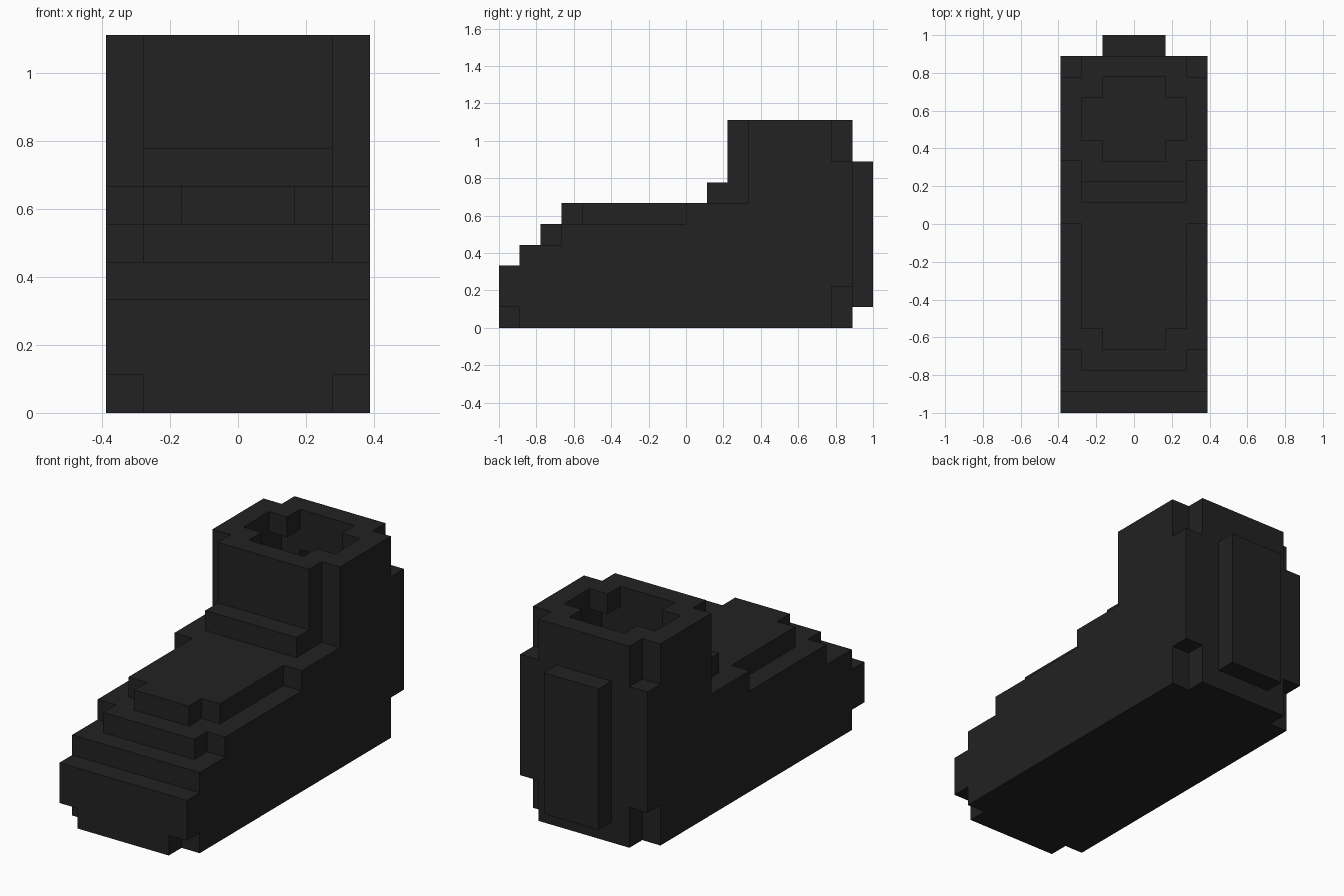
import bpy
import bmesh
from itertools import product
from mathutils import Vector

cube = bpy.data.objects.get("Cube")
if cube:
    bpy.data.objects.remove(cube, do_unlink=True)

U = 1 / 9  # block size: the boot is 7 x 18 x 10 blocks

black = bpy.data.materials.new("black_leather")
black.use_nodes = True
COLOUR = (0.016, 0.016, 0.016, 1)
black.diffuse_color = COLOUR
bsdf = black.node_tree.nodes["Principled BSDF"]
bsdf.inputs["Base Color"].default_value = COLOUR
bsdf.inputs["Roughness"].default_value = 0.9


def box(x, y, z):
    """Blocks in half-open ranges; x is mirrored implicitly by symmetric ranges."""
    return set(product(range(*x), range(*y), range(*z)))


WIDE, MID, NARROW = (0, 7), (1, 6), (2, 5)

# Foot: stepped toe, wide body and raised instep
foot = (box(WIDE, (0, 12), (0, 3)) | box(WIDE, (1, 12), (3, 4))
        | box(MID, (2, 12), (4, 5)) | box(WIDE, (3, 12), (4, 5))
        | box(NARROW, (3, 12), (5, 6)) | box(MID, (4, 12), (5, 6))
        | box(WIDE, (9, 12), (5, 6)))
for x in (0, 6):  # cut toe corners at the ground
    foot.discard((x, 0, 0))

# Ankle shaft with its front step and cut rear corners
shaft = (box(MID, (10, 11), (6, 7)) | box(MID, (11, 12), (6, 10))
         | box(WIDE, (12, 17), (0, 10)))
for x, z in product((0, 6), (0, 1, 8, 9)):
    shaft.discard((x, 16, z))

# Heel plate on the back
heel = box(NARROW, (17, 18), (1, 8))

SIDES = [Vector(d) for d in
         ((1, 0, 0), (-1, 0, 0), (0, 1, 0), (0, -1, 0), (0, 0, 1), (0, 0, -1))]


def beside(c, d):
    return tuple(int(a + b) for a, b in zip(c, d))


# Hollow inside, one block thick, open through a cross-shaped collar
solid = foot | shaft | heel
cavity = {c for c in solid if all(beside(c, d) in solid for d in SIDES)}
opening = box(NARROW, (12, 16), (9, 10)) | box(MID, (13, 15), (9, 10))
shell = solid - cavity - opening


def build(name, blocks):
    """Skin the exposed sides of a part's blocks and merge flat areas."""
    bm = bmesh.new()
    for c in sorted(blocks & shell):
        centre = Vector((c[0] - 3, c[1] - 8.5, c[2] + 0.5))
        for d in SIDES:
            if beside(c, d) in shell:
                continue
            u = Vector((d.y, d.z, d.x))
            v = d.cross(u)
            corners = [centre + (d + u * s + v * t) / 2
                       for s, t in ((1, 1), (-1, 1), (-1, -1), (1, -1))]
            bm.faces.new([bm.verts.new(p * U) for p in corners])
    bmesh.ops.remove_doubles(bm, verts=bm.verts, dist=1e-4)
    bmesh.ops.dissolve_limit(bm, angle_limit=0.01, verts=bm.verts, edges=bm.edges)
    mesh = bpy.data.meshes.new(name)
    bm.to_mesh(mesh)
    bm.free()
    mesh.materials.append(black)
    bpy.context.collection.objects.link(bpy.data.objects.new(name, mesh))


build("boot_foot", foot)
build("boot_shaft", shaft)
build("heel_plate", heel)
